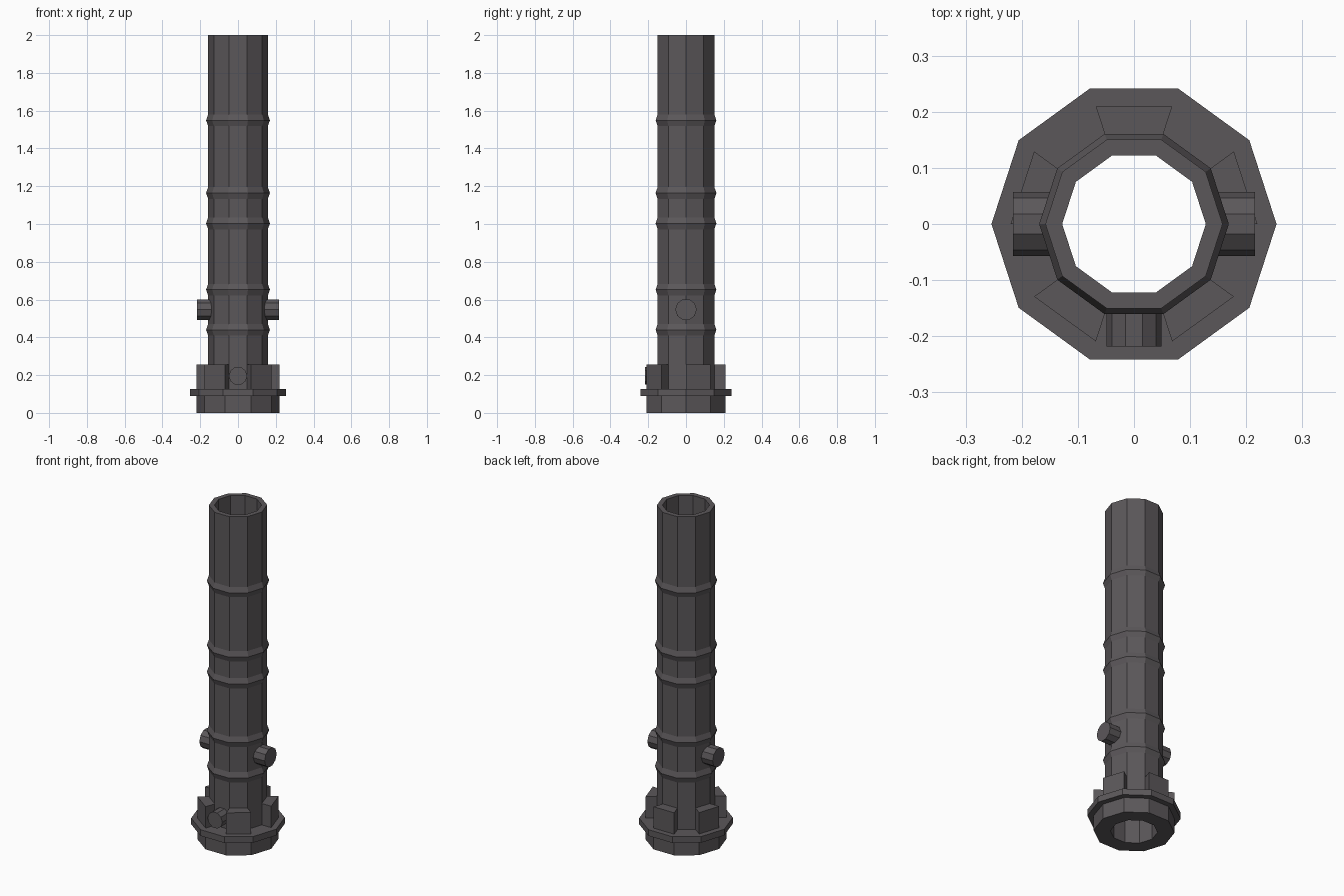
import bpy, bmesh, math
from mathutils import Matrix, Vector

if "Cube" in bpy.data.objects:
    bpy.data.objects.remove(bpy.data.objects["Cube"])

SIDES = 10
STEP = math.tau / SIDES
BORE, TUBE, RING, BASE, FLANGE = 0.128, 0.158, 0.169, 0.22, 0.254

iron = bpy.data.materials.new("dark iron")
iron.diffuse_color = (0.105, 0.096, 0.102, 1)
iron.use_nodes = True
iron.node_tree.nodes["Principled BSDF"].inputs["Base Color"].default_value = iron.diffuse_color


def finish(name, bm):
    bmesh.ops.recalc_face_normals(bm, faces=bm.faces)
    mesh = bpy.data.meshes.new(name)
    bm.to_mesh(mesh)
    bm.free()
    mesh.materials.append(iron)
    obj = bpy.data.objects.new(name, mesh)
    bpy.context.collection.objects.link(obj)
    return obj


def polar(r, i, z):
    return Vector((r * math.cos(i * STEP), r * math.sin(i * STEP), z))


def lathe(name, profile):
    """Turn a closed (radius, height) outline into a ten-sided ring."""
    bm = bmesh.new()
    loops = [[bm.verts.new(polar(r, i, z)) for r, z in profile] for i in range(SIDES)]
    n = len(profile)
    for i in range(SIDES):
        a, b = loops[i], loops[(i + 1) % SIDES]
        for j in range(n):
            k = (j + 1) % n
            bm.faces.new((a[j], b[j], b[k], a[k]))
    return finish(name, bm)


def peg(name, radius, start, end):
    """Ten-sided horizontal peg between two points."""
    start, end = Vector(start), Vector(end)
    axis = (end - start).normalized()
    side = axis.cross(Vector((0, 0, 1)))
    up = side.cross(axis)
    rot = Matrix((side, up, axis)).transposed().to_4x4()
    bm = bmesh.new()
    bmesh.ops.create_cone(bm, cap_ends=True, segments=SIDES, radius1=radius,
                          radius2=radius, depth=(end - start).length,
                          matrix=Matrix.Translation((start + end) / 2) @ rot @ Matrix.Rotation(math.pi / 2, 4, 'Z'))
    return finish(name, bm)


def lug(name, i):
    """Wedge block standing on one side of the flange."""
    bm = bmesh.new()
    low, high = [[bm.verts.new(polar(r, k, z)) for r, k in
                  ((TUBE - 0.01, i), (BASE, i), (BASE, i + 1), (TUBE - 0.01, i + 1))]
                 for z in (0.12, 0.255)]
    bm.faces.new(low)
    bm.faces.new(high)
    for j in range(4):
        k = (j + 1) % 4
        bm.faces.new((low[j], low[k], high[k], high[j]))
    return finish(name, bm)


# Barrel with raised V-shaped bands and a bore right through,
# stepping out to the flange and breech collar at the foot
outline = [(BORE, 0), (BASE, 0), (BASE, 0.09), (FLANGE, 0.09), (FLANGE, 0.127), (TUBE, 0.127)]
for z in (0.44, 0.652, 1.003, 1.164, 1.549):
    outline += [(TUBE, z - 0.031), (RING, z), (TUBE, z + 0.031)]
outline += [(TUBE, 2), (BORE, 2)]
lathe("barrel", outline)

# Five locking lugs on every other side
for n in range(5):
    lug(f"locking_lug_{n + 1}", 2 * n)

# Side pivots
for label, s in (("right", 1), ("left", -1)):
    peg(f"{label}_pivot", 0.057, (s * 0.14, 0, 0.547), (s * 0.216, 0, 0.547))

# Front stud, sitting between two lugs
peg("front_stud", 0.049, (0, -0.14, 0.196), (0, -0.218, 0.196))
